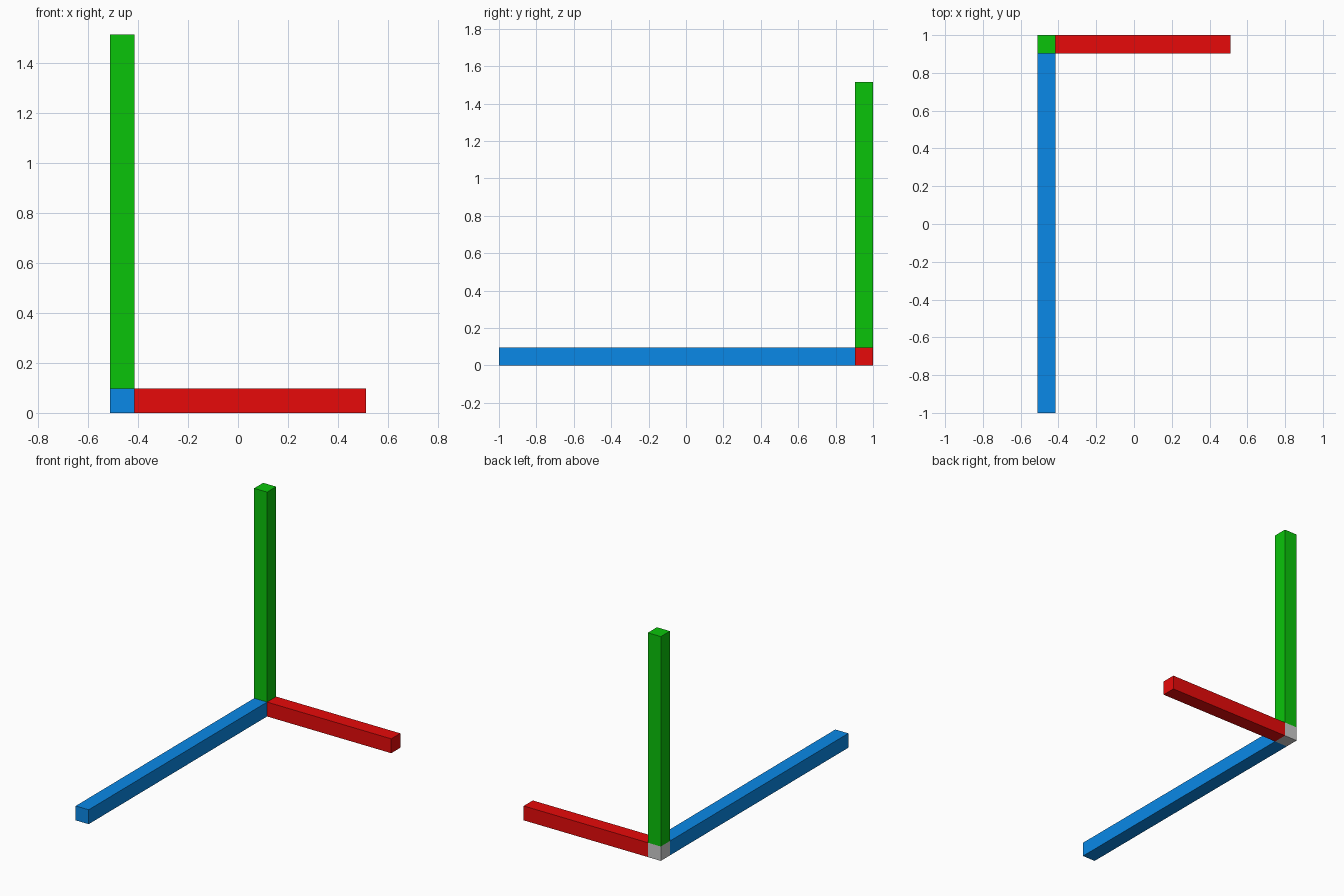
import bpy

if "Cube" in bpy.data.objects:
    bpy.data.objects.remove(bpy.data.objects["Cube"])

W = 0.097                        # bar thickness
X0, X1 = -0.512, 0.512
Y0, Y1 = -1.0, 1.0
H = 1.514


def box(name, lo, hi, color=None):
    """Axis-aligned box between two opposite corners."""
    bpy.ops.mesh.primitive_cube_add(
        size=1, location=[(a + b) / 2 for a, b in zip(lo, hi)])
    ob = bpy.context.object
    ob.name = name
    ob.scale = [b - a for a, b in zip(lo, hi)]
    bpy.ops.object.transform_apply(location=False, rotation=False, scale=True)
    if color:
        mat = bpy.data.materials.new(name + "_color")
        mat.diffuse_color = (*color, 1)
        mat.use_nodes = True
        mat.node_tree.nodes["Principled BSDF"].inputs["Base Color"].default_value = mat.diffuse_color
        ob.data.materials.append(mat)
    return ob


# Grey corner block where the bars meet
box("corner_block", (X0, Y1 - W, 0), (X0 + W, Y1, W))

# One bar along each axis
box("bar_x", (X0 + W, Y1 - W, 0), (X1, Y1, W), (0.8, 0.003, 0.003))
box("bar_y", (X0, Y0, 0), (X0 + W, Y1 - W, W), (0.003, 0.25, 0.8))
box("bar_z", (X0, Y1 - W, W), (X0 + W, Y1, H), (0.003, 0.55, 0.003))
